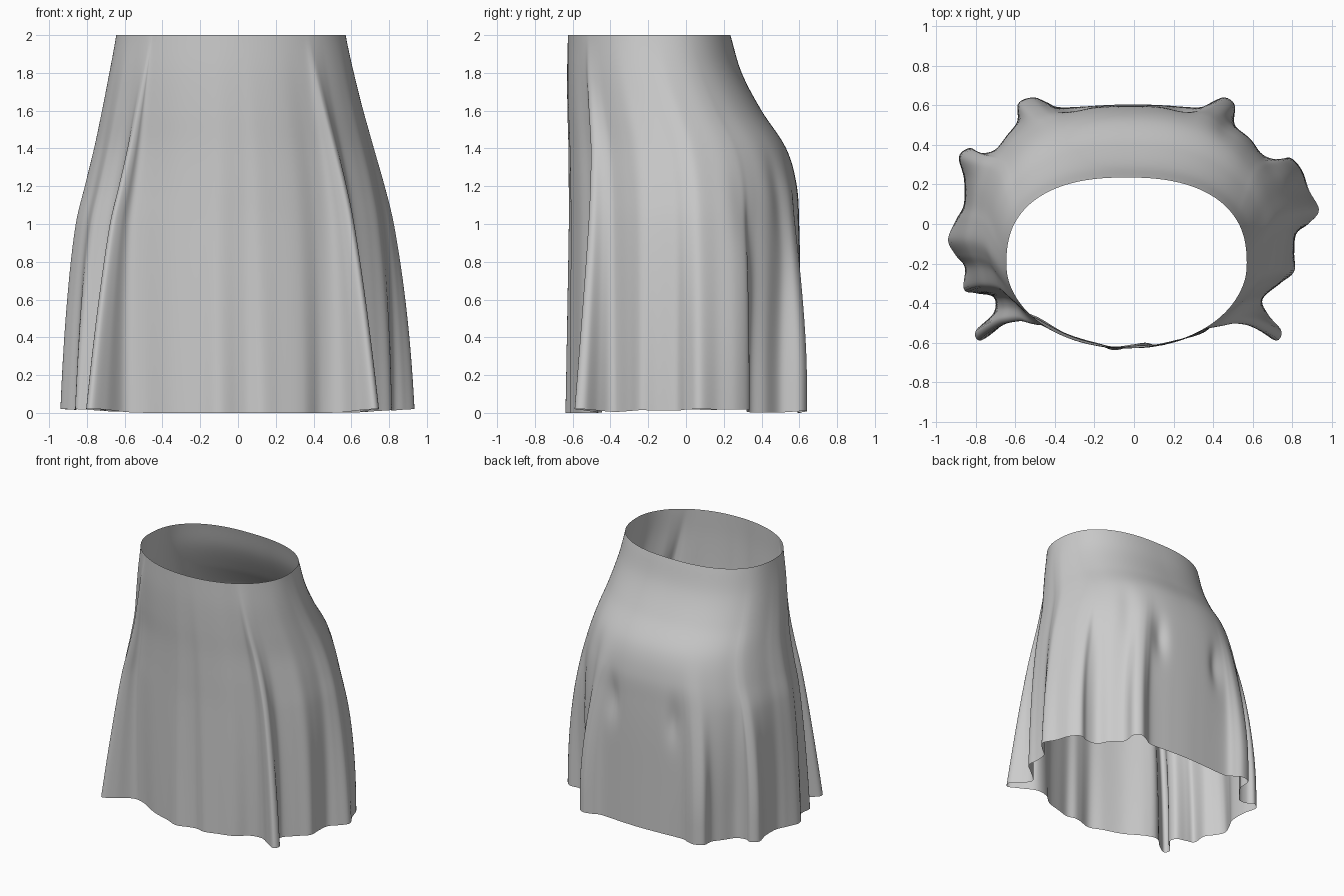
import bpy, math
from mathutils import Vector

if "Cube" in bpy.data.objects:
    bpy.data.objects.remove(bpy.data.objects["Cube"])

# Hem outline seen from above, counter-clockwise from the front, with its pleats
HEM = [(0, -.61), (.06, -.6), (.13, -.615), (.22, -.59), (.35, -.55), (.44, -.48), (.54, -.47),
       (.64, -.54), (.72, -.59), (.745, -.54), (.68, -.46), (.65, -.38), (.74, -.3), (.81, -.24),
       (.81, -.15), (.82, -.05), (.88, 0), (.935, .07), (.885, .17), (.85, .27), (.79, .335),
       (.72, .32), (.64, .34), (.59, .42), (.51, .5), (.51, .6), (.46, .64), (.4, .62), (.33, .59),
       (.15, .6), (0, .605), (-.15, .6), (-.37, .59), (-.44, .615), (-.51, .64), (-.585, .61),
       (-.59, .52), (-.64, .45), (-.7, .37), (-.78, .36), (-.83, .385), (-.885, .34), (-.86, .23),
       (-.86, .1), (-.9, .02), (-.94, -.08), (-.9, -.16), (-.855, -.22), (-.86, -.33), (-.8, -.35),
       (-.71, -.37), (-.71, -.45), (-.8, -.54), (-.78, -.59), (-.7, -.54), (-.6, -.45), (-.5, -.465),
       (-.35, -.55), (-.2, -.6), (-.1, -.638)]

# Body ring extents by height: z, left x, right x, front y, back y
BODY = [(0, -.88, .83, -.61, .60), (.6, -.84, .79, -.61, .605), (1.0, -.80, .75, -.61, .597),
        (1.2, -.75, .71, -.615, .585), (1.4, -.71, .665, -.62, .53), (1.6, -.685, .625, -.628, .40),
        (1.8, -.665, .595, -.63, .295), (2.0, -.645, .57, -.625, .235)]
N, ROWS = 420, 70


def spline_closed(pts, steps=12):
    out, n = [], len(pts)
    for i in range(n):
        p0, p1, p2, p3 = (Vector(pts[(i + k) % n]) for k in (-1, 0, 1, 2))
        for s in range(steps):
            t = s / steps
            out.append(p1 + .5 * t * (p2 - p0 + t * (2 * p0 - 5 * p1 + 4 * p2 - p3
                       + t * (3 * (p1 - p2) + p3 - p0))))
    return out


def resample(pts, n):
    pts = pts + [pts[0]]
    cum = [0]
    for a, b in zip(pts, pts[1:]):
        cum.append(cum[-1] + (b - a).length)
    out, j = [], 0
    for i in range(n):
        d = cum[-1] * i / n
        while cum[j + 1] < d:
            j += 1
        out.append(pts[j].lerp(pts[j + 1], (d - cum[j]) / (cum[j + 1] - cum[j])))
    return out


def body_at(z):
    """Smooth (Hermite) interpolation of the body extents."""
    i = max(k for k in range(len(BODY) - 1) if BODY[k][0] <= z + 1e-6)

    def slope(k, c):
        a, b = BODY[max(k - 1, 0)], BODY[min(k + 1, len(BODY) - 1)]
        return (b[c] - a[c]) / (b[0] - a[0])
    h = BODY[i + 1][0] - BODY[i][0]
    t = (z - BODY[i][0]) / h
    return [(2*t**3 - 3*t*t + 1) * BODY[i][c] + (t**3 - 2*t*t + t) * h * slope(i, c)
            + (3*t*t - 2*t**3) * BODY[i + 1][c] + (t**3 - t*t) * h * slope(i + 1, c)
            for c in range(1, 5)]


def smoothstep(t):
    t = min(max(t, 0), 1)
    return t * t * (3 - 2 * t)


# Matching direction around the body for every hem point, evened out over the pleats
hem = resample(spline_closed(HEM), N)
dev, prev = [], -math.pi / 2
for i, p in enumerate(hem):
    a = math.atan2(p.y / .61, p.x / .86)
    while a < prev - math.pi:
        a += 2 * math.pi
    prev = a
    dev.append(a - 2 * math.pi * i / N)
for _ in range(60):
    dev = [(dev[i - 1] + 2 * dev[i] + dev[(i + 1) % N]) / 4 for i in range(N)]
ang = [dev[i] + 2 * math.pi * i / N for i in range(N)]

# Drape dimples: x, y, z, radius across, radius up, depth
DIMPLES = [(.24, .58, .95, .06, .16, .03), (-.3, .58, .9, .06, .16, .025),
           (.66, .27, .95, .07, .22, .035), (-.68, .27, .95, .07, .2, .03),
           (.45, .45, 1.1, .06, .2, .02)]

# Skirt surface: smooth body at the waist fading into the pleated hem
verts, faces = [], []
for r in range(ROWS + 1):
    z = 2 * r / ROWS
    l, rt, f, b = body_at(z)
    cx, cy, hx, hy = (l + rt) / 2, (f + b) / 2, (rt - l) / 2, (b - f) / 2
    w_front = ((2 - z) / 2) ** 1.2
    w_back = smoothstep((1.45 - z) / 1.3)
    for i, a in enumerate(ang):
        c, s = math.cos(a), math.sin(a)
        k = smoothstep((s + .1) / .9)
        n = 2.05 + .35 * smoothstep((s + .4) / .8)
        rad = (abs(c) ** n + abs(s) ** n) ** (-1 / n)
        p = Vector((cx + hx * rad * c, cy + hy * rad * s))
        p = p.lerp(hem[i], w_front * (1 - k) + w_back * k)
        for dx, dy, dz, ra, rz, depth in DIMPLES:
            e = ((p.x - dx)**2 + (p.y - dy)**2) / ra**2 + ((z - dz) / rz)**2
            p = p - p.normalized() * depth * math.exp(-e)
        lift = .02 * smoothstep((p.length - .65) / .3) * max(0, 1 - z)
        verts.append((p.x, p.y, z + lift))
for r in range(ROWS):
    for i in range(N):
        j = (i + 1) % N
        faces.append((r * N + i, r * N + j, (r + 1) * N + j, (r + 1) * N + i))

mesh = bpy.data.meshes.new("skirt")
mesh.from_pydata(verts, [], faces)
mesh.shade_smooth()
skirt = bpy.data.objects.new("skirt", mesh)
bpy.context.collection.objects.link(skirt)
